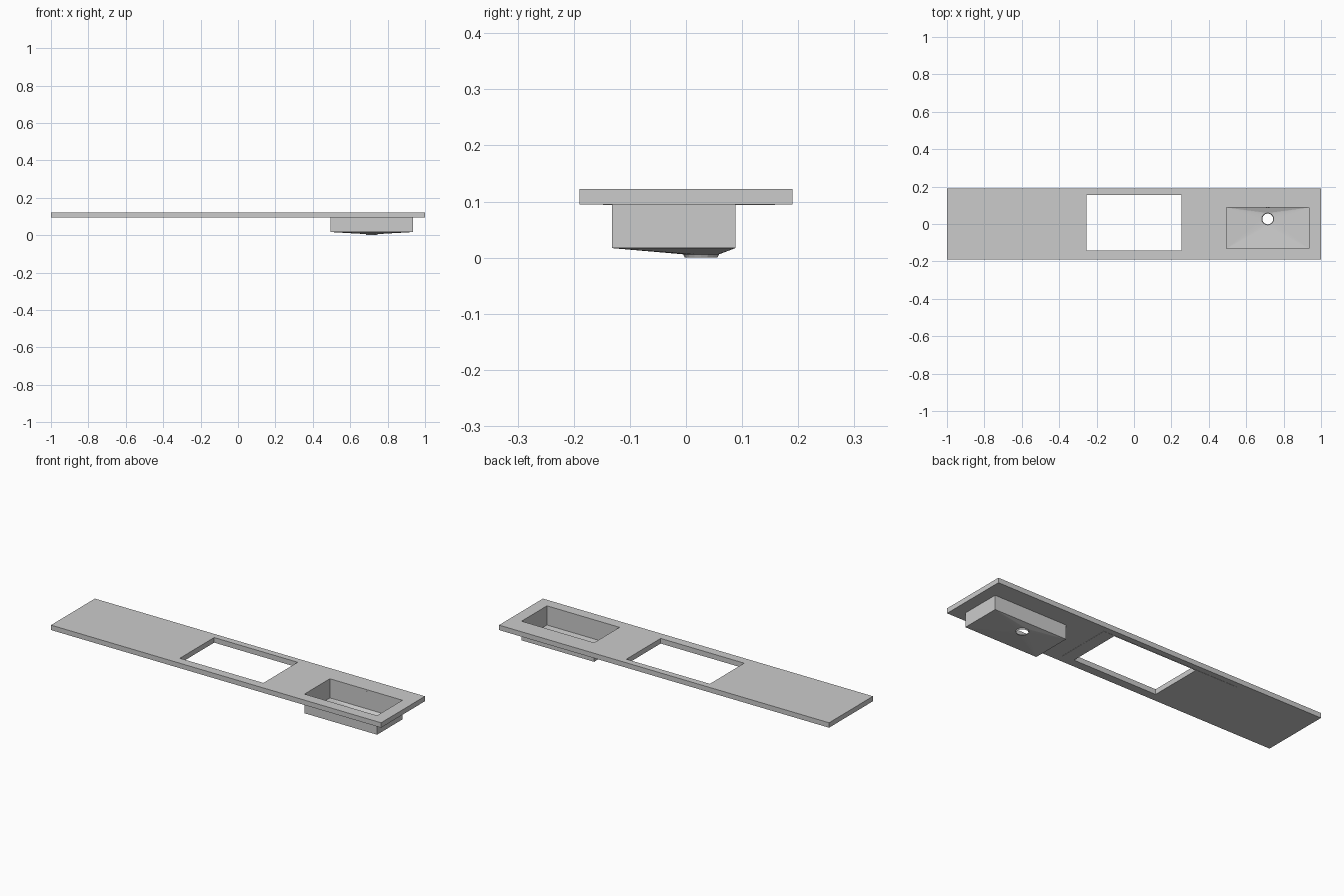
import bpy, bmesh, math

if "Cube" in bpy.data.objects:
    bpy.data.objects.remove(bpy.data.objects["Cube"])

TOP, UNDER = 0.122, 0.095
SINK_X, SINK_Y = (0.495, 0.935), (-0.132, 0.088)
CUT_X, CUT_Y = (-0.253, 0.253), (-0.142, 0.155)
DRAIN = (0.715, 0.027)


def finish(bm, name):
    mesh = bpy.data.meshes.new(name)
    bm.to_mesh(mesh)
    bm.free()
    obj = bpy.data.objects.new(name, mesh)
    bpy.context.collection.objects.link(obj)
    return obj


def slab(name, xs, ys, z0, z1, holes):
    """Plate made of grid cells, leaving out those inside the holes."""
    bm = bmesh.new()
    v = [[bm.verts.new((x, y, z0)) for y in ys] for x in xs]
    for i in range(len(xs) - 1):
        for j in range(len(ys) - 1):
            cx, cy = (xs[i] + xs[i + 1]) / 2, (ys[j] + ys[j + 1]) / 2
            if any(a[0] < cx < a[1] and b[0] < cy < b[1] for a, b in holes):
                continue
            bm.faces.new((v[i][j], v[i + 1][j], v[i + 1][j + 1], v[i][j + 1]))
    bmesh.ops.delete(bm, geom=[w for w in bm.verts if not w.link_faces], context='VERTS')
    new = bmesh.ops.extrude_face_region(bm, geom=bm.faces[:], use_keep_orig=True)
    bmesh.ops.translate(bm, vec=(0, 0, z1 - z0),
                        verts=[g for g in new['geom'] if isinstance(g, bmesh.types.BMVert)])
    bmesh.ops.recalc_face_normals(bm, faces=bm.faces[:])
    return finish(bm, name)


def ring(bm, r, z, n=16):
    return [bm.verts.new((DRAIN[0] + r * math.cos(2 * math.pi * k / n),
                          DRAIN[1] + r * math.sin(2 * math.pi * k / n), z)) for k in range(n)]


def join(bm, a, b):
    n = len(a)
    for k in range(n):
        bm.faces.new((a[k], a[(k + 1) % n], b[(k + 1) % n], b[k]))


# Countertop with the hob and sink openings
slab("countertop", [-1, *CUT_X, *SINK_X, 1],
     [-0.19, CUT_Y[0], SINK_Y[0], SINK_Y[1], CUT_Y[1], 0.19],
     UNDER, TOP, [(CUT_X, CUT_Y), (SINK_X, SINK_Y)])

# Thin panel on the underside around the hob opening
slab("underside_panel", [-0.505, *CUT_X, 0.32], [CUT_Y[0] - 0.006, *CUT_Y, CUT_Y[1] + 0.004],
     UNDER - 0.001, UNDER, [(CUT_X, CUT_Y)])

# Basin: straight walls and a floor falling towards the drain
bm = bmesh.new()
corners = [(SINK_X[1], SINK_Y[1]), (SINK_X[0], SINK_Y[1]),
           (SINK_X[0], SINK_Y[0]), (SINK_X[1], SINK_Y[0])]
rim = [bm.verts.new((x, y, UNDER)) for x, y in corners]
floor = [bm.verts.new((x, y, 0.017)) for x, y in corners]
join(bm, rim, floor)
hole = ring(bm, 0.032, 0.006)
for q in range(4):
    for k in range(4 * q, 4 * q + 4):
        bm.faces.new((floor[q], hole[(k + 1) % 16], hole[k]))
    bm.faces.new((floor[q], floor[(q + 1) % 4], hole[(4 * q + 4) % 16]))
# Drain collar below the floor
low = ring(bm, 0.029, 0.0)
join(bm, hole, low)
bmesh.ops.recalc_face_normals(bm, faces=bm.faces[:])
finish(bm, "sink_basin")

# Overflow outlet on the back wall of the sink
bpy.ops.mesh.primitive_cylinder_add(vertices=16, radius=0.009, depth=0.003,
                                    location=(DRAIN[0], SINK_Y[1], 0.105),
                                    rotation=(math.pi / 2, 0, 0))
bpy.context.object.name = "overflow_outlet"
